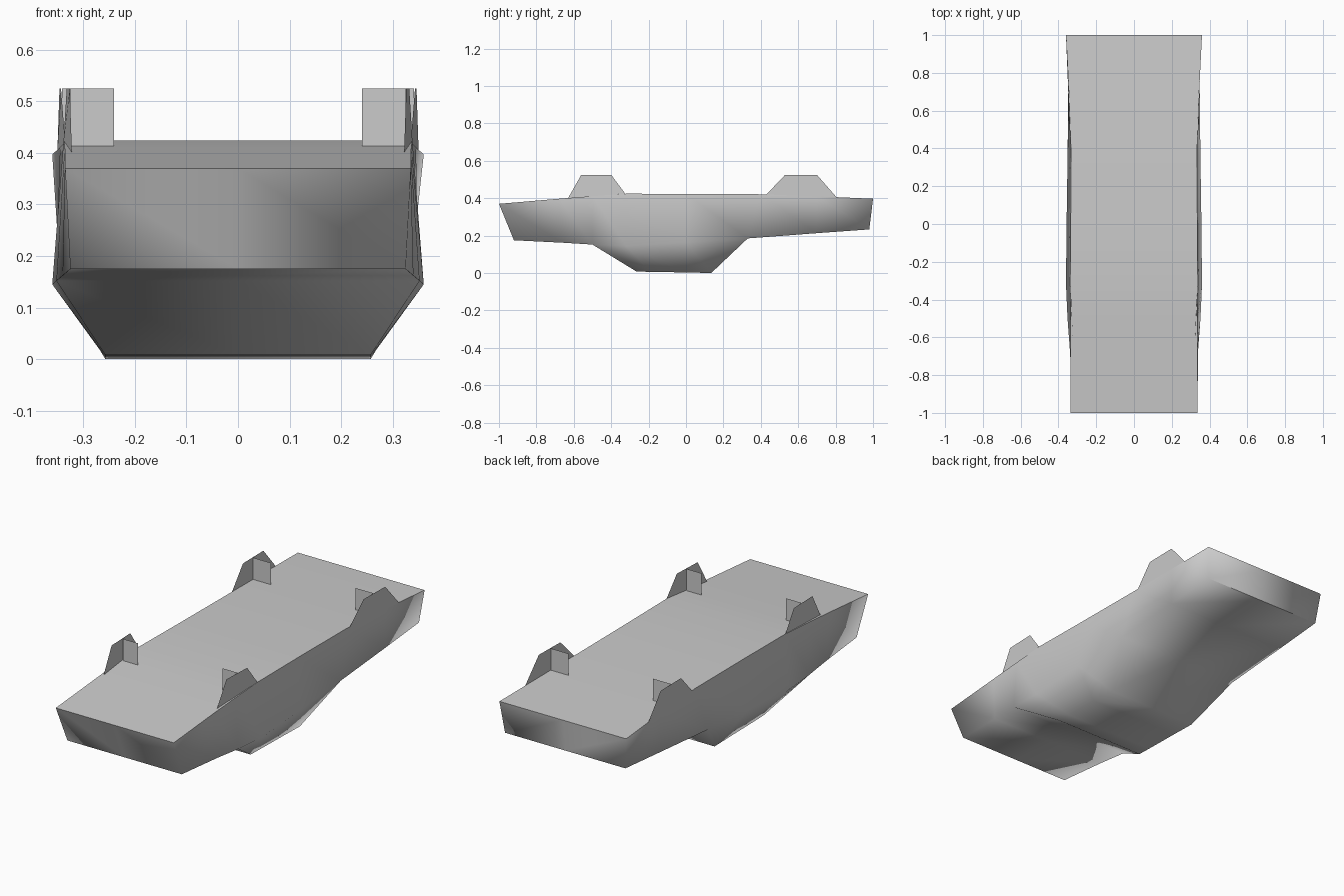
import bpy, bmesh

cube = bpy.data.objects.get("Cube")
if cube:
    bpy.data.objects.remove(cube, do_unlink=True)

grey = bpy.data.materials.new("plain_grey")
grey.use_nodes = True
COLOUR = (0.6, 0.6, 0.6, 1)
grey.diffuse_color = COLOUR
grey.node_tree.nodes["Principled BSDF"].inputs["Base Color"].default_value = COLOUR


def add_object(name, bm):
    mesh = bpy.data.meshes.new(name)
    bm.to_mesh(mesh)
    bm.free()
    mesh.materials.append(grey)
    obj = bpy.data.objects.new(name, mesh)
    bpy.context.collection.objects.link(obj)
    return obj


def sheet(name, points):
    bm = bmesh.new()
    bm.faces.new([bm.verts.new(p) for p in points])
    return add_object(name, bm)


# Hull stations: deck edge (x, y, z), bottom edge (x, y, z)
stations = [
    ((0.335, -1.0, 0.37), (0.325, -0.92, 0.175)),
    ((0.335, -0.68, 0.397), (0.34, -0.66, 0.162)),
    ((0.336, -0.5, 0.411), (0.352, -0.5, 0.152)),
    ((0.338, -0.32, 0.424), (0.36, -0.32, 0.145)),
    ((0.335, 0.0, 0.423), (0.357, 0.0, 0.164)),
    ((0.334, 0.4, 0.421), (0.352, 0.33, 0.185)),
    ((0.345, 0.7, 0.41), (0.348, 0.7, 0.213)),
    ((0.36, 1.0, 0.397), (0.342, 0.98, 0.233)),
]
# Keel foot: x and y for the bottom edge of stations 2 to 5
KEEL_FIRST, KEEL_LAST = 2, 5
foot_y = [-0.265, -0.19, 0.0, 0.135]
foot_z = [0.008, 0.006, 0.003, 0.0]

# Hull lofted ring by ring, with the keel drawn down out of its underside
bm = bmesh.new()
rings = []
for deck, low in stations:
    ring = [(deck[0] * s, deck[1], deck[2]) for s in (-1, 0, 1)]
    ring += [(low[0] * s, low[1], low[2]) for s in (1, 0, -1)]
    rings.append([bm.verts.new(p) for p in ring])

feet = [[bm.verts.new((0.257 * s, y, z)) for s in (1, 0, -1)]
        for y, z in zip(foot_y, foot_z)]

for i, (a, b) in enumerate(zip(rings, rings[1:])):
    in_keel = KEEL_FIRST <= i < KEEL_LAST
    for k in range(6):
        if in_keel and k in (3, 4):
            continue
        n = (k + 1) % 6
        bm.faces.new((a[k], a[n], b[n], b[k]))
    if in_keel:
        f, g = feet[i - KEEL_FIRST], feet[i - KEEL_FIRST + 1]
        for k in (0, 1):
            bm.faces.new((f[k], f[k + 1], g[k + 1], g[k]))
        bm.faces.new((a[3], f[0], g[0], b[3]))
        bm.faces.new((a[5], f[2], g[2], b[5]))

# Keel end slopes, bow and stern
for foot, ring in ((feet[0], rings[KEEL_FIRST]), (feet[-1], rings[KEEL_LAST])):
    for k in (0, 1):
        bm.faces.new((foot[k], foot[k + 1], ring[k + 4], ring[k + 3]))
for ring in (rings[0], rings[-1]):
    bm.faces.new((ring[0], ring[1], ring[4], ring[5]))
    bm.faces.new((ring[1], ring[2], ring[3], ring[4]))
bmesh.ops.recalc_face_normals(bm, faces=bm.faces)

# Smooth flanks, with crisp deck, bow and stern edges
for f in bm.faces:
    f.smooth = True
for ring in rings:
    for v in ring[:3]:
        for e in v.link_edges:
            if any(f.normal.z > 0.9 for f in e.link_faces) and \
                    any(f.normal.z < 0.9 for f in e.link_faces):
                e.smooth = False
for ring in (rings[0], rings[-1]):
    for k in (3, 4):
        bm.edges.get((ring[k], ring[k + 1])).smooth = False
add_object("hull_and_keel", bm)

# Deck fins: thin side sheets, each with a cross plate facing the bow
fins = {
    "front": ([(0.322, -0.63, 0.401), (0.326, -0.56, 0.525),
               (0.332, -0.4, 0.525), (0.338, -0.325, 0.424)],
              0.325, -0.47),
    "rear": ([(0.335, 0.43, 0.42), (0.343, 0.53, 0.525),
              (0.346, 0.7, 0.525), (0.35, 0.805, 0.405)],
             0.341, 0.61),
}
for end, (outline, plate_x, plate_y) in fins.items():
    for side, s in (("left", 1), ("right", -1)):
        sheet(f"{end}_{side}_fin", [(x * s, y, z) for x, y, z in outline][::s])
        corners = [(0.24, 0.413), (plate_x, 0.413), (plate_x, 0.525), (0.24, 0.525)]
        sheet(f"{end}_{side}_cross_plate",
              [(x * s, plate_y, z) for x, z in corners][::s])
